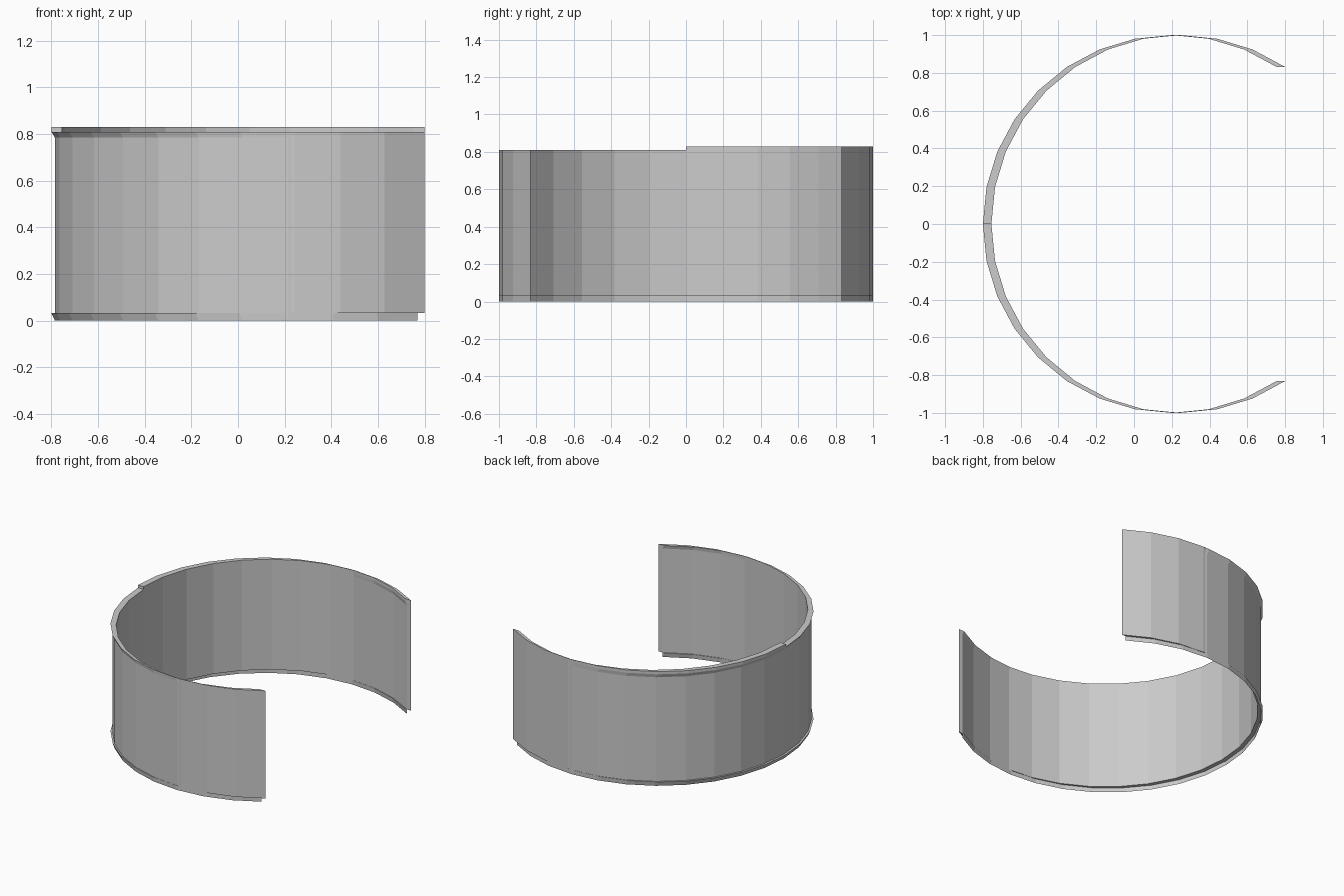
import bpy, bmesh, math

if "Cube" in bpy.data.objects:
    bpy.data.objects.remove(bpy.data.objects["Cube"])

STEP = math.radians(11.25)   # 32-sided circle
OUT, WALL, INN = 0.20, 0.215, 0.245   # x centres of the unit arcs: rim, outer wall, inner wall


def sweep(name, profile, first, last):
    """Sweep a closed (x shift, z) profile along a unit-radius arc, with end caps."""
    bm = bmesh.new()
    rows = []
    for i in range(first, last + 1):
        a = i * STEP
        rows.append([bm.verts.new((d + math.cos(a), math.sin(a), z)) for d, z in profile])
    n = len(profile)
    for r, s in zip(rows, rows[1:]):
        for k in range(n):
            j = (k + 1) % n
            bm.faces.new((r[k], r[j], s[j], s[k]))
    bm.faces.new(rows[0][::-1])
    bm.faces.new(rows[-1])
    bmesh.ops.recalc_face_normals(bm, faces=bm.faces)
    mesh = bpy.data.meshes.new(name)
    bm.to_mesh(mesh)
    bm.free()
    ob = bpy.data.objects.new(name, mesh)
    bpy.context.collection.objects.link(ob)
    return ob


# Wall section with a flared rim on its outer side
base = [(WALL, 0.032), (INN, 0.032)]
flare = [(OUT, 0.81), (WALL, 0.785)]

# Rear half stands one small step taller than the front half
sweep("rear_wall", base + [(INN, 0.83), (OUT, 0.83)] + flare, 5, 16)
sweep("front_wall", base + [(INN, 0.81)] + flare, 16, 27)

# Tapered lip under the wall
sweep("bottom_lip", [(WALL, 0), (WALL, 0.032), (OUT, 0.032)], 5, 27)
